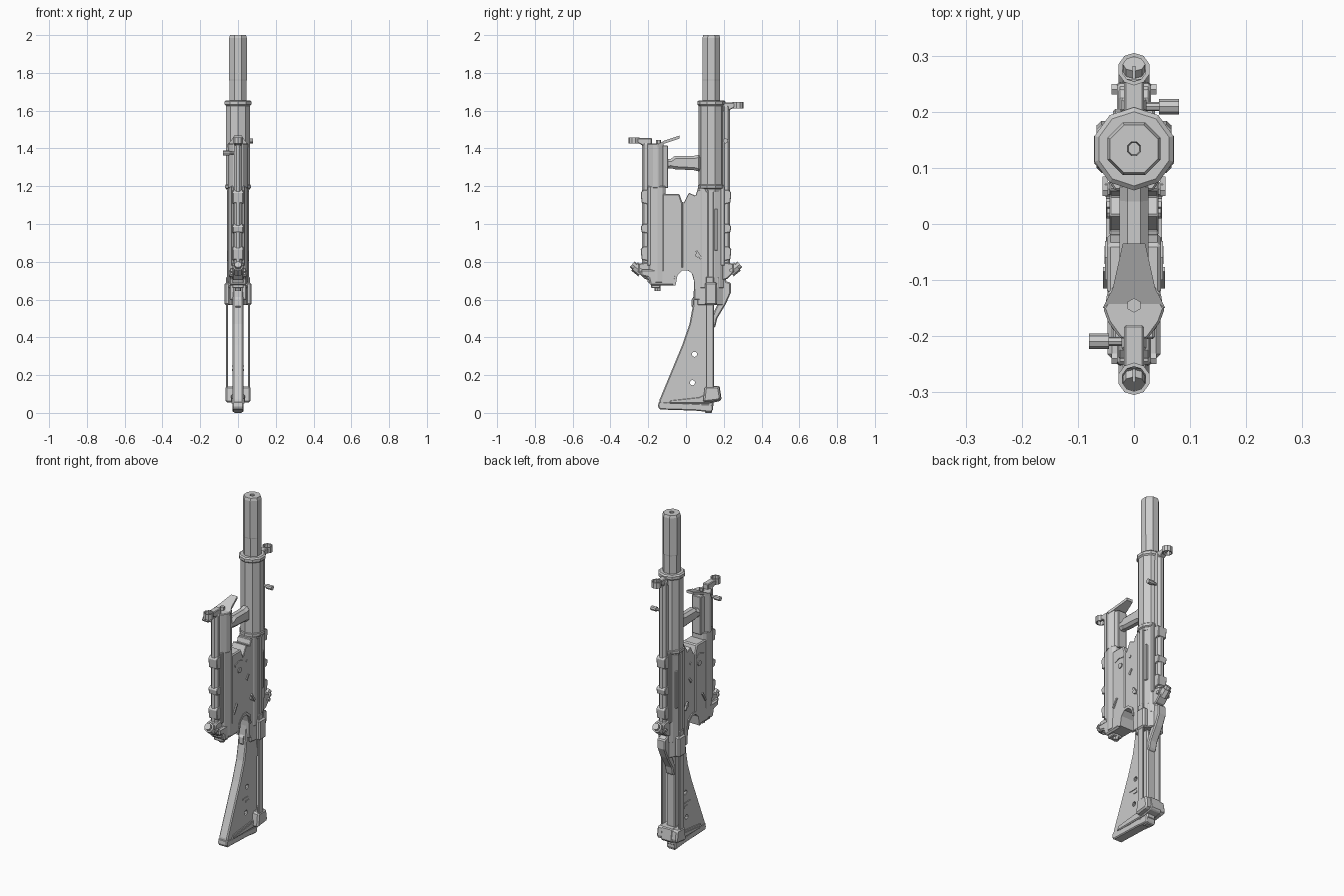
import bpy, bmesh, math
from mathutils import Vector, Matrix


def finish(name, bm, bevel=0.0):
    if bevel:
        edges = [e for e in bm.edges if len(e.link_faces) == 2 and e.calc_face_angle(0) > 0.7]
        bmesh.ops.bevel(bm, geom=edges, offset=bevel, segments=1, affect='EDGES', clamp_overlap=True)
    bmesh.ops.recalc_face_normals(bm, faces=bm.faces)
    me = bpy.data.meshes.new(name)
    bm.to_mesh(me)
    bm.free()
    ob = bpy.data.objects.new(name, me)
    bpy.context.collection.objects.link(ob)
    return ob


def extrude(name, pts, vec, bevel=0.0):
    bm = bmesh.new()
    f = bm.faces.new([bm.verts.new(p) for p in pts])
    r = bmesh.ops.extrude_face_region(bm, geom=[f])
    bmesh.ops.translate(bm, vec=vec, verts=[v for v in r['geom'] if isinstance(v, bmesh.types.BMVert)])
    return finish(name, bm, bevel)


def side(name, prof, x0, x1, bevel=0.0):
    """Side profile of (y, z) points, thick from x0 to x1."""
    return extrude(name, [(x0, y, z) for y, z in prof], (x1 - x0, 0, 0), bevel)


def column(name, half, z0, z1, bevel=0.0):
    """Right half of an (x, y) section, mirrored and run up z."""
    pts = half + [(-x, y) for x, y in reversed(half) if x > 0]
    return extrude(name, [(x, y, z0) for x, y in pts], (0, 0, z1 - z0), bevel)


def box(name, x0, x1, y0, y1, z0, z1, bevel=0.004):
    return side(name, [(y0, z0), (y1, z0), (y1, z1), (y0, z1)], x0, x1, bevel)


def lathe(name, x, y, prof, n=8):
    """Faceted turning round a vertical axis from (radius, z) pairs."""
    bm = bmesh.new()
    rings = []
    for r, z in prof:
        rings.append([bm.verts.new((x + r * math.cos(2 * math.pi * (i + .5) / n),
                                    y + r * math.sin(2 * math.pi * (i + .5) / n), z)) for i in range(n)])
    for a, b in zip(rings, rings[1:]):
        for i in range(n):
            j = (i + 1) % n
            bm.faces.new((a[i], a[j], b[j], b[i]))
    if prof[0] != prof[-1]:
        bm.faces.new(rings[0])
        bm.faces.new(rings[-1])
    else:
        bmesh.ops.remove_doubles(bm, verts=bm.verts, dist=1e-6)
    return finish(name, bm)


def rod(name, a, b, r, n=8, r2=None):
    a, b = Vector(a), Vector(b)
    bm = bmesh.new()
    m = Matrix.Translation((a + b) / 2) @ (b - a).to_track_quat('Z', 'Y').to_matrix().to_4x4()
    bmesh.ops.create_cone(bm, cap_ends=True, segments=n, radius1=r, radius2=r2 or r, depth=(b - a).length, matrix=m)
    return finish(name, bm)


def cut(ob, cutters):
    for c in cutters:
        m = ob.modifiers.new("cut", 'BOOLEAN')
        m.operation, m.object, m.solver = 'DIFFERENCE', c, 'EXACT'
        c.hide_render = True
        bpy.context.view_layer.objects.active = ob
        bpy.ops.object.modifier_apply(modifier=m.name)
        bpy.data.objects.remove(c)


# Main barrel, shroud and collar
BY = 0.134
lathe("barrel", 0, BY, [(.05, 1.1), (.05, 1.76), (.051, 1.765), (.051, 1.985), (.046, 2.0),
                        (.013, 2.0), (.011, 1.96)], 8)
lathe("barrel_shroud", 0, BY, [(.06, 1.17), (.067, 1.2), (.067, 1.625), (.074, 1.632), (.074, 1.648),
                               (.066, 1.655), (.052, 1.655)], 10)
lathe("shroud_rear_band", 0, BY, [(.064, 1.185), (.071, 1.19), (.071, 1.205), (.066, 1.21)], 10)

# Upper receiver with narrow spine
column("upper_receiver", [(.034, .06), (.05, .085), (.052, .15), (.04, .18), (.022, .205)], .66, 1.19, .003)
for s in (-1, 1):
    box("receiver_side_rib", s * .046, s * .059, .115, .145, .68, 1.18, .003)
    box("stock_arm", s * .052, s * .063, .105, .147, .1, .72, .003)
    box("ejection_plate", s * .03, s * .056, .15, .168, .86, 1.08, .003)

# Twin lower housings with notch and bottom arch
side("rear_housing", [(-.02, 1.12), (-.012, 1.112), (.015, 1.165), (.05, 1.15), (.06, 1.18), (.1, 1.18),
                      (.1, .6), (.045, .6), (.042, .7), (.03, .74), (.005, .757), (-.02, .757)], -.044, .044, .005)
side("front_housing", [(-.125, 1.16), (-.035, 1.16), (-.018, 1.11), (-.018, .757), (-.04, .745),
                       (-.055, .72), (-.06, .68), (-.125, .68)], -.048, .048, .006)
for s in (-1, 1):
    rod("housing_pin", (s * .045, -.055, 1.045), (s * .053, -.055, 1.045), .016, 8)
    rod("small_pin", (s * .04, .02, 1.07), (s * .048, .02, 1.07), .009, 6)
    rod("selector_pivot", (s * .042, .062, .835), (s * .052, .062, .835), .013, 8)
    side("selector_lever", [(.05, .855), (.06, .86), (.085, .82), (.075, .812)], s * .046, s * .056)
    side("catch_lever", [(-.115, .81), (-.107, .803), (-.077, .853), (-.085, .86)], s * .046, s * .055)
    side("housing_rib", [(-.1, 1.09), (-.06, 1.105), (-.03, 1.095), (-.03, 1.085), (-.06, 1.093), (-.1, 1.08)],
         s * .046, s * .052)
    side("housing_rib", [(.01, .965), (.03, .99), (.04, .985), (.02, .955)], s * .042, s * .049)
side("arch_rim", [(-.07, .675), (-.055, .675), (-.045, .73), (-.02, .755), (.01, .755), (.035, .735), (.045, .69),
                  (.055, .69), (.045, .745), (.012, .77), (-.024, .77), (-.055, .742)], -.05, .05)
side("trigger", [(.05, .63), (.03, .6), (.028, .565), (.042, .55), (.055, .57), (.06, .63)], -.012, .012)

# Secondary body, barrel and flared hand stop
column("front_body", [(.034, -.108), (.048, -.125), (.052, -.15), (.04, -.185), (.022, -.203)], .69, 1.2, .003)
column("front_handguard", [(.036, -.12), (.055, -.15), (.046, -.175), (.024, -.205)], 1.19, 1.425, .004)
column("handguard_inner", [(.028, -.095), (.036, -.125)], 1.19, 1.415, .003)
rod("front_barrel", (0, -.145, 1.4), (0, -.145, 1.445), .013, 6)
bm = bmesh.new()
v = [bm.verts.new(p) for p in [(-.056, -.15, 1.405), (.056, -.15, 1.405), (.038, -.115, 1.425), (.02, -.035, 1.452),
                               (-.02, -.035, 1.452), (-.038, -.115, 1.425)]]
f = bm.faces.new(v)
r = bmesh.ops.extrude_face_region(bm, geom=[f])
bmesh.ops.translate(bm, vec=(0, 0, .016), verts=[g for g in r['geom'] if isinstance(g, bmesh.types.BMVert)])
finish("hand_stop", bm)
side("front_body_end", [(-.24, .76), (-.24, .725), (-.2, .715), (-.19, .675), (-.06, .675), (-.06, .71), (-.11, .76)],
     -.047, .047, .008)
rod("end_button", (0, -.15, .645), (0, -.15, .69), .016, 8)
box("end_latch", -.03, .03, -.185, -.135, .66, .69)

# Bridge between both bodies
side("bridge_grip", [(-.12, 1.29), (-.08, 1.295), (-.06, 1.29), (.04, 1.285), (.08, 1.275), (.08, 1.37),
                     (.04, 1.36), (-.06, 1.36), (-.08, 1.345), (-.12, 1.345)], -.026, .026, .014)

# Tubes, fittings and sights: one set per side
for s, z1, zs in ((1, 1.63, 1.63), (-1, 1.43, 1.443)):
    w = "rear" if s > 0 else "front"
    Y = lambda d: s * d
    lathe(w + "_charging_tube", 0, Y(.212), [(.018, .76), (.024, .78), (.024, z1 - .01), (.018, z1)], 8)
    box(w + "_tube_web", -.02, .02, Y(.17), Y(.21), .74, z1 - .03)
    for za, zb in ((.8, .88), (.945, 1.0), (1.1, 1.18)):
        side(w + "_tube_fitting", [(Y(.18), za), (Y(.235), za + .012), (Y(.24), zb - .012), (Y(.225), zb), (Y(.18), zb)],
             -.028, .028, .003)
    for sx in (-1, 1):
        box(w + "_side_slide", sx * .02, sx * .037, Y(.18), Y(.205), .78, 1.2, .004)
    # charging handle sticks out to one side
    zh = 1.44 if s > 0 else 1.375
    rod(w + "_charging_handle", (0, Y(.209), zh), (s * .07, Y(.209), zh), .008, 8)
    rod(w + "_handle_knob", (s * .045, Y(.209), zh), (s * .08, Y(.209), zh), .0135, 8)
    # hooded sight
    side(w + "_sight_base", [(Y(.18), zs - .035), (Y(.225), zs - .03), (Y(.258), zs - .012), (Y(.258), zs + .012),
                             (Y(.18), zs + .012)], -.018, .018, .004)
    lathe(w + "_sight_hood", 0, Y(.276), [(.029, zs - .018), (.029, zs + .016), (.022, zs + .016),
                                         (.022, zs - .018), (.029, zs - .018)], 10)
    box(w + "_sight_post", -.003, .003, Y(.25), Y(.282), zs - .008, zs + .004, 0)
    # tilted drum sight
    side(w + "_drum_base", [(Y(.19), .7), (Y(.22), .71), (Y(.255), .745), (Y(.25), .79), (Y(.19), .8)], -.03, .03, .005)
    rod(w + "_drum", (0, Y(.235), .745), (0, Y(.272), .775), .028, 8)
    rod(w + "_drum_cap", (0, Y(.262), .767), (0, Y(.285), .786), .02, 8)
    rod(w + "_drum_screw", (-.04, Y(.24), .755), (.04, Y(.24), .755), .011, 6)

# Triangular stock with through holes
stock = side("stock", [(-.145, .03), (-.14, .07), (-.02, .36), (.018, .47), (.035, .56), (.045, .7), (.12, .7),
                       (.145, .56), (.145, .03)], -.028, .028, .006)
cut(stock, [rod("hole", (-.1, .045, .31), (.1, .045, .31), .014, 10),
            rod("hole", (-.1, .034, .16), (.1, .034, .16), .014, 10)])
for s in (-1, 1):
    box("stock_slot_bar", s * .024, s * .032, .0, .055, .245, .252, 0)
    box("stock_slot_bar", s * .024, s * .032, .03, .06, .222, .232, 0)
    side("stock_edge_rib", [(-.1, .05), (-.09, .075), (.1, .095), (.1, .085), (-.075, .065)], s * .024, s * .034)

# Butt plate and lower bracket
side("butt_plate", [(-.148, .035), (-.14, .018), (.05, .012), (.13, .004), (.142, .012), (.142, .045), (-.145, .06)],
     -.03, .03, .005)
box("butt_stud", -.024, .024, .1, .138, 0, .04, .005)
side("stock_bracket", [(-.09, .05), (.12, .05), (.18, .062), (.188, .075), (.178, .142), (.105, .142), (.1, .1),
                       (.07, .085), (-.085, .068)], -.036, .036, .005)
side("bracket_sleeve", [(.09, .055), (.175, .065), (.185, .08), (.175, .14), (.1, .14)], -.067, .067, .01)

# Clamp at the wrist and bent rear tang
for s in (-1, 1):
    box("wrist_clamp", s * .03, s * .071, .1, .165, .57, .69, .008)
column("wrist_block", [(.04, .06), (.05, .1), (.045, .17), (.025, .2)], .57, .72, .005)
side("rear_tang", [(.135, .44), (.155, .455), (.165, .5), (.21, .575), (.237, .635), (.237, .69), (.215, .695),
                   (.19, .75), (.15, .75), (.19, .66), (.18, .6), (.15, .54), (.135, .5)], -.026, .026, .006)
